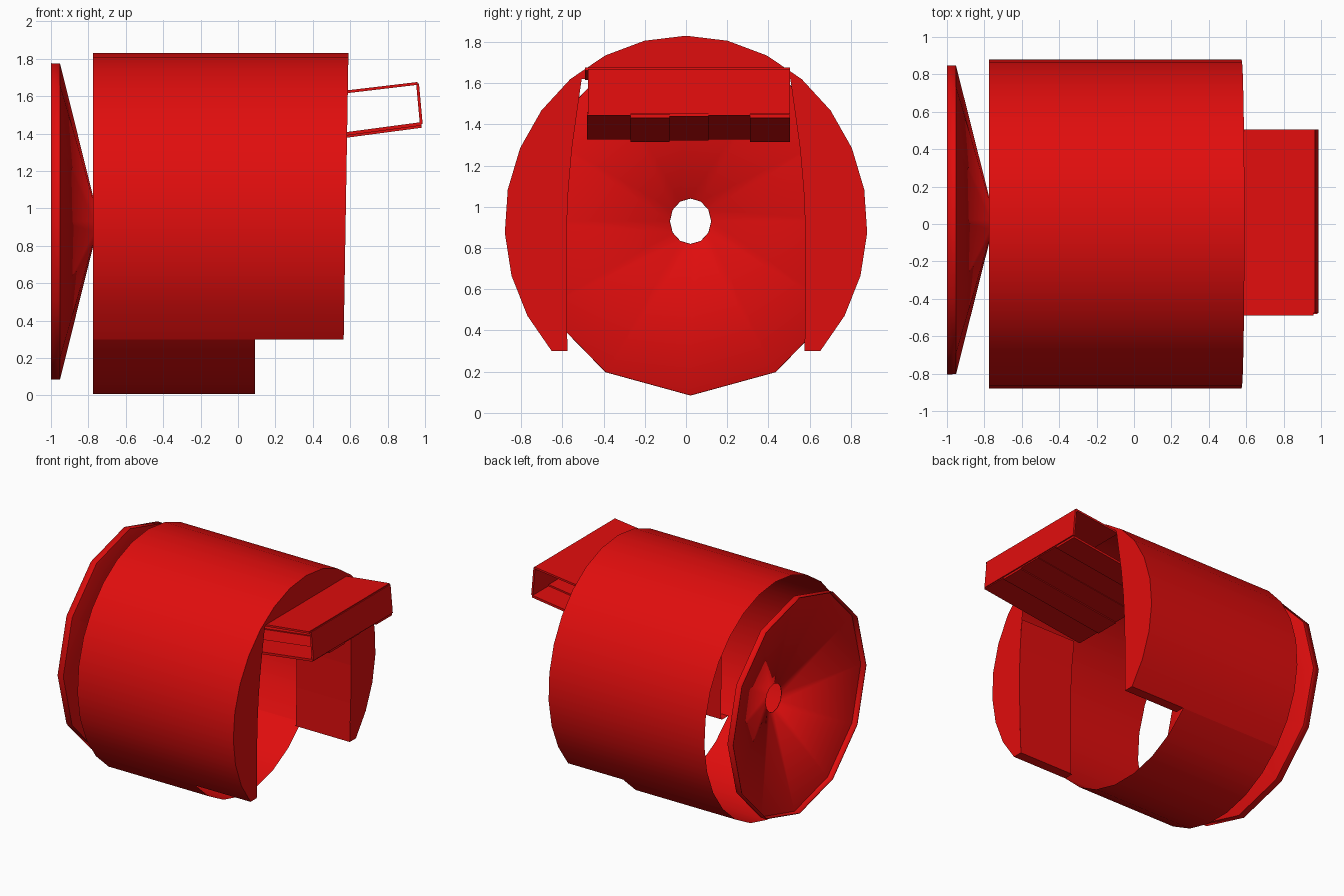
import bpy, math

if "Cube" in bpy.data.objects:
    bpy.data.objects.remove(bpy.data.objects["Cube"])

red = bpy.data.materials.new("bright red")
red.diffuse_color = (0.75, 0.004, 0.004, 1)
red.use_nodes = True
red.node_tree.nodes["Principled BSDF"].inputs["Base Color"].default_value = red.diffuse_color

RY, RZ, CZ = 0.88, 0.915, 0.915      # shell ellipse
CUT = 0.30                           # height where the shell is cut open
A0 = math.acos((CZ - CUT) / RZ)      # cut angle, measured from the bottom


def make(name, verts, faces, thick=0.0, smooth=False, offset=-1):
    me = bpy.data.meshes.new(name)
    me.from_pydata(verts, [], faces)
    me.materials.append(red)
    ob = bpy.data.objects.new(name, me)
    bpy.context.collection.objects.link(ob)
    if thick:
        m = ob.modifiers.new("thickness", 'SOLIDIFY')
        m.thickness = thick
        m.offset = offset
    if smooth:
        bpy.ops.object.select_all(action='DESELECT')
        ob.select_set(True)
        bpy.context.view_layer.objects.active = ob
        bpy.ops.object.shade_smooth_by_angle(angle=math.radians(35))
    return ob


def arc(a, b, n):
    """Points (y, z) on the shell ellipse, angle measured from the bottom."""
    angles = [a + (b - a) * i / n for i in range(n + 1)]
    return [(RY * math.sin(t), CZ - RZ * math.cos(t)) for t in angles]


def front_x(z):
    return 0.565 + 0.025 * (z - CUT) / 1.5


def strip(name, left, right, thick=0.0, smooth=False, offset=-1):
    """Quad strip between two equally long point lists."""
    v = [p for pair in zip(left, right) for p in pair]
    f = [(2 * i, 2 * i + 1, 2 * i + 3, 2 * i + 2) for i in range(len(left) - 1)]
    return make(name, v, f, thick, smooth, offset)


# Drum shell: long upper part and short lower band
upper = arc(A0, 2 * math.pi - A0, 20)
lower = arc(-A0, A0, 7)
strip("shell_upper", [(-0.775, y, z) for y, z in upper],
      [(front_x(z), y, z) for y, z in upper], 0, True)
strip("shell_lower", [(-0.775, y, z) for y, z in lower],
      [(0.09, y, z) for y, z in lower], 0, True)

# Door-like opening outline: half width at a given height
outline = [(0.30, 0.575), (0.55, 0.58), (0.90, 0.58), (1.20, 0.565),
           (1.45, 0.53), (1.70, 0.495)]


def half_width(z):
    for (z0, y0), (z1, y1) in zip(outline, outline[1:]):
        if z <= z1:
            return y0 + (y1 - y0) * (z - z0) / (z1 - z0)
    return outline[-1][1]


# Front rim crescents, inner side walls and bottom ledges on both sides
levels = [0.30, 0.60, 0.90, 1.15, 1.37]
for s, label in ((1, "left"), (-1, "right")):
    strip("front_rim_" + label,
          [(front_x(z), s * half_width(z), z) for y, z in upper[:8]],
          [(front_x(z), s * y, z) for y, z in upper[:8]])
    strip("inner_wall_" + label,
          [(0.10, s * half_width(z), z) for z in levels],
          [(front_x(z), s * half_width(z), z) for z in levels])
    strip("bottom_ledge_" + label,
          [(0.09, s * 0.575, CUT), (0.565, s * 0.575, CUT)],
          [(0.09, s * upper[0][0], CUT), (0.565, s * upper[0][0], CUT)])

# Front rim segment above the visor
make("front_rim_top", [(front_x(z), y, z) for y, z in upper[7:14]], [tuple(range(7))])

# Hollow cone at the back, with a short rim and a centre hole
N = 12
rings = [(-1.0, 0.82, 0.84), (-0.955, 0.82, 0.84), (-0.775, 0.10, 0.11)]
v, f = [], []
for x, ry, rz in rings:
    for i in range(N):
        a = 2 * math.pi * i / N
        v.append((x, 0.022 + ry * math.sin(a), 0.93 - rz * math.cos(a)))
for r in range(2):
    for i in range(N):
        j = (i + 1) % N
        f.append((r * N + i, (r + 1) * N + i, (r + 1) * N + j, r * N + j))
make("back_cone", v, f, 0.006, True)


def plate(name, p, q, y0, y1, t=0.015):
    """Flat plate spanning y0..y1, running from (x, z) p to q."""
    strip(name, [(p[0], y0, p[1]), (p[0], y1, p[1])],
          [(q[0], y0, q[1]), (q[0], y1, q[1])], t, offset=0)


# Visor box, open at both ends, with a slatted floor reaching into the drum
plate("visor_top", (0.57, 1.622), (0.96, 1.668), -0.49, 0.505)
plate("visor_front", (0.96, 1.668), (0.98, 1.45), -0.475, 0.505)
edges = [-0.48, -0.27, -0.08, 0.11, 0.31, 0.505]
drops = [0.0, 0.012, 0.004, 0.0, 0.012]
for i, d in enumerate(drops):
    plate("visor_floor_slat_%d" % (i + 1), (0.10, 1.335 - d), (0.98, 1.452 - d),
          edges[i], edges[i + 1], 0.018)
